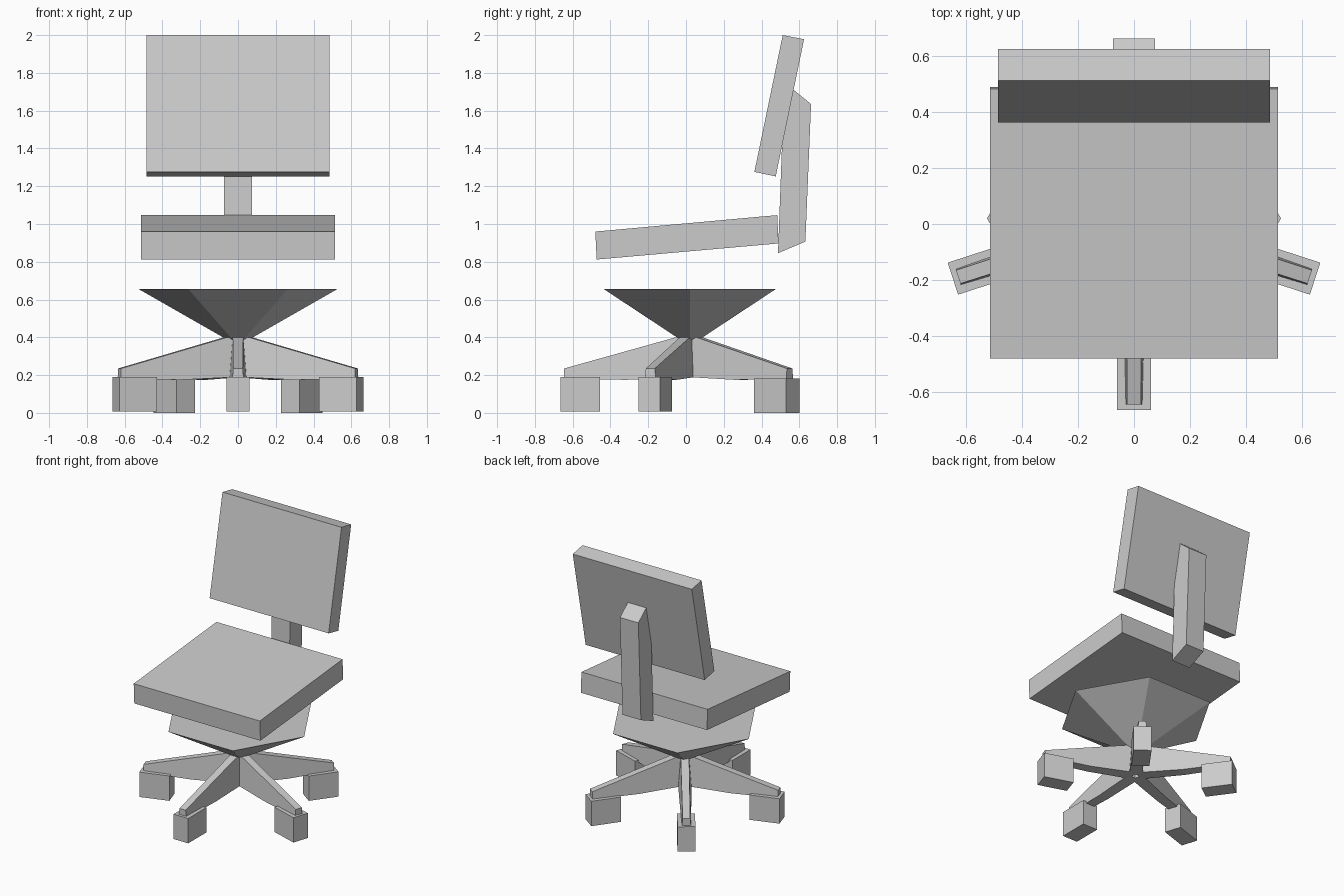
import bpy, bmesh, math
from mathutils import Matrix

if "Cube" in bpy.data.objects:
    bpy.data.objects.remove(bpy.data.objects["Cube"])


def finish(name, bm, mat=Matrix()):
    bmesh.ops.transform(bm, matrix=mat, verts=bm.verts)
    bmesh.ops.recalc_face_normals(bm, faces=bm.faces)
    me = bpy.data.meshes.new(name)
    bm.to_mesh(me)
    bm.free()
    ob = bpy.data.objects.new(name, me)
    bpy.context.collection.objects.link(ob)
    return ob


def slab(name, profile, mat=Matrix()):
    """Solid between two mirrored copies of a profile of (y, z, half_width)."""
    bm = bmesh.new()
    left = [bm.verts.new((-w, y, z)) for y, z, w in profile]
    right = [bm.verts.new((w, y, z)) for y, z, w in profile]
    n = len(profile)
    bm.faces.new(left)
    bm.faces.new(right[::-1])
    for i in range(n):
        j = (i + 1) % n
        bm.faces.new((left[i], right[i], right[j], left[j]))
    return finish(name, bm, mat)


def flat(points, w):
    return [(y, z, w) for y, z in points]


# Tilted seat cushion, backrest and its support post
slab("seat", flat([(-.48, .96), (.483, 1.047), (.49, .897), (-.473, .812)], .514))
slab("backrest", flat([(.512, 2.0), (.625, 1.978), (.475, 1.252), (.362, 1.276)], .485))
slab("back_post", flat([(.487, .845), (.632, .907), (.662, 1.635), (.57, 1.71),
                        (.52, 1.735)], .075))

# Inverted six-sided cone under the seat
bm = bmesh.new()
bmesh.ops.create_cone(bm, cap_ends=True, segments=6, radius1=0, radius2=.525, depth=.3)
bmesh.ops.remove_doubles(bm, verts=bm.verts, dist=1e-4)
xs = max(v.co.x for v in bm.verts)
turn = 0 if xs > .52 else math.radians(30)
finish("seat_cone", bm, Matrix.Translation((0, .02, .505)) @ Matrix.Rotation(turn, 4, 'Z'))

# Five-star base: tapered legs with block feet (modelled along -y)
leg = [(-.02, .19, .045), (-.02, .40, .028), (-.07, .40, .028),
       (-.66, .235, .025), (-.66, .18, .03), (-.33, .175, .038)]
foot = flat([(-.47, 0), (-.68, 0), (-.68, .183), (-.47, .183)], .06)
for i in range(5):
    lift = 0 if i in (2, 3) else .008
    spin = Matrix.Rotation(i * math.tau / 5, 4, 'Z')
    slab(f"base_leg_{i + 1}", leg, Matrix.Translation((0, .015, 0)) @ spin)
    slab(f"base_foot_{i + 1}", foot, Matrix.Translation((0, .015, lift)) @ spin)
